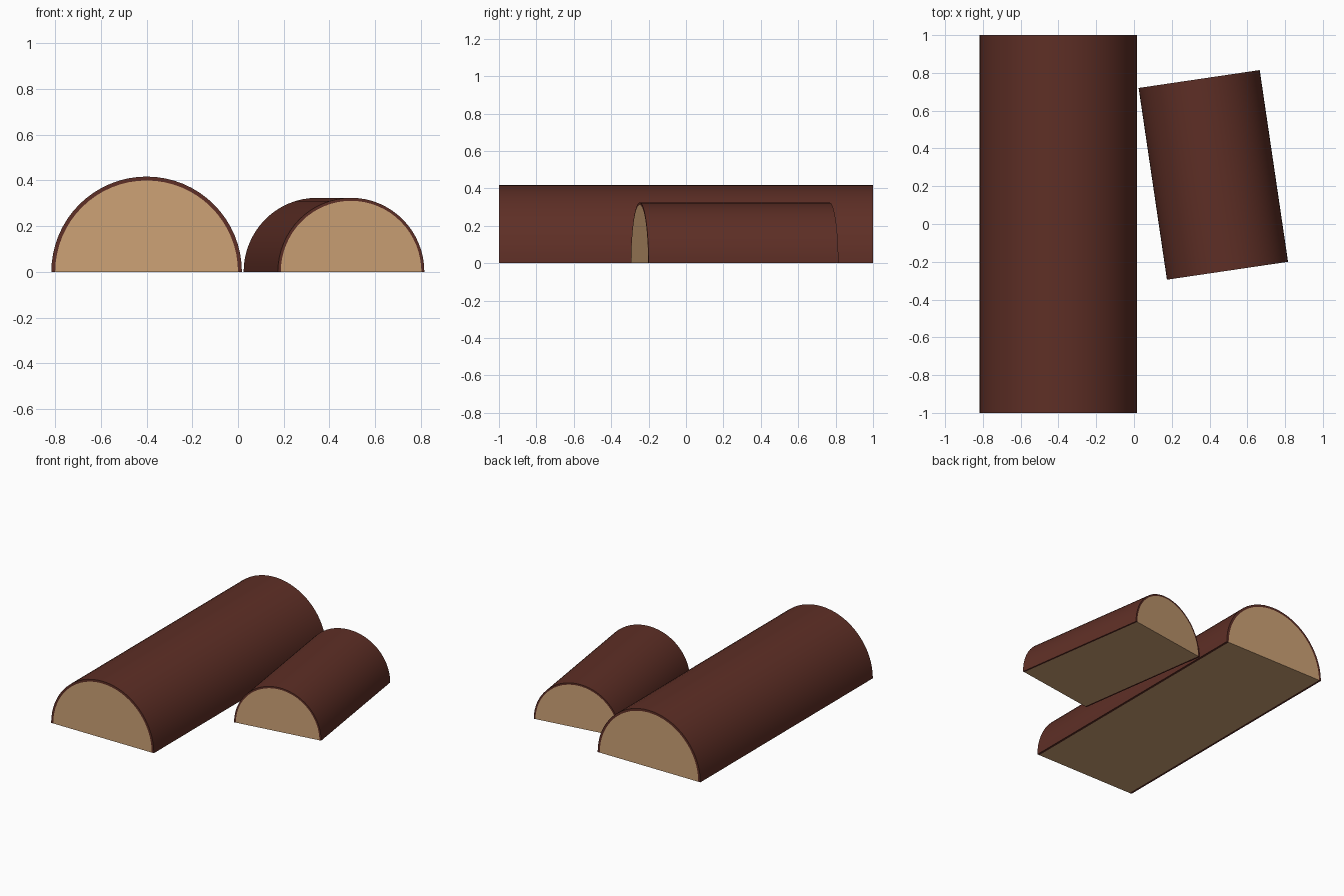
import bpy, bmesh, math

if "Cube" in bpy.data.objects:
    bpy.data.objects.remove(bpy.data.objects["Cube"])

def material(name, rgb):
    m = bpy.data.materials.new(name)
    m.diffuse_color = (*rgb, 1)
    m.use_nodes = True
    m.node_tree.nodes["Principled BSDF"].inputs["Base Color"].default_value = m.diffuse_color
    return m

BARK = material("dark_bark", (0.112, 0.028, 0.019))
WOOD = material("pale_wood", (0.61, 0.36, 0.18))
SEG = 32

def half_log(name, radius, bark, length, location, turn):
    """Split log along y, flat side down, with a thin bark rim round the wood."""
    bm = bmesh.new()

    def arc(r, y):
        return [bm.verts.new((r * math.cos(math.pi * i / SEG), y,
                              r * math.sin(math.pi * i / SEG))) for i in range(SEG + 1)]

    def face(verts, mat):
        bm.faces.new(verts).material_index = mat

    h = length / 2
    of, inf = arc(radius, -h), arc(radius - bark, -h)
    ob, inb = arc(radius, h), arc(radius - bark, h)
    for i in range(SEG):
        j = i + 1
        face((of[i], ob[i], ob[j], of[j]), 0)         # bark surface
        face((of[i], of[j], inf[j], inf[i]), 0)       # front bark rim
        face((ob[i], inb[i], inb[j], ob[j]), 0)       # back bark rim
    face(inf, 1)                                      # cut ends
    face(inb[::-1], 1)
    face((inf[0], inf[-1], inb[-1], inb[0]), 1)       # split underside
    for k in (0, -1):
        face((of[k], inf[k], inb[k], ob[k]), 0)       # bark edge underneath
    bmesh.ops.recalc_face_normals(bm, faces=bm.faces)
    mesh = bpy.data.meshes.new(name)
    bm.to_mesh(mesh)
    bm.free()
    mesh.materials.append(BARK)
    mesh.materials.append(WOOD)
    obj = bpy.data.objects.new(name, mesh)
    bpy.context.collection.objects.link(obj)
    obj.location = location
    obj.rotation_euler.z = math.radians(turn)
    bpy.ops.object.select_all(action='DESELECT')
    obj.select_set(True)
    bpy.context.view_layer.objects.active = obj
    bpy.ops.object.shade_smooth_by_angle(angle=math.radians(30))

half_log("long_half_log", 0.417, 0.017, 2.0, (-0.40, 0, 0), 0)
half_log("short_half_log", 0.324, 0.013, 1.026, (0.42, 0.26, 0), 8.4)
